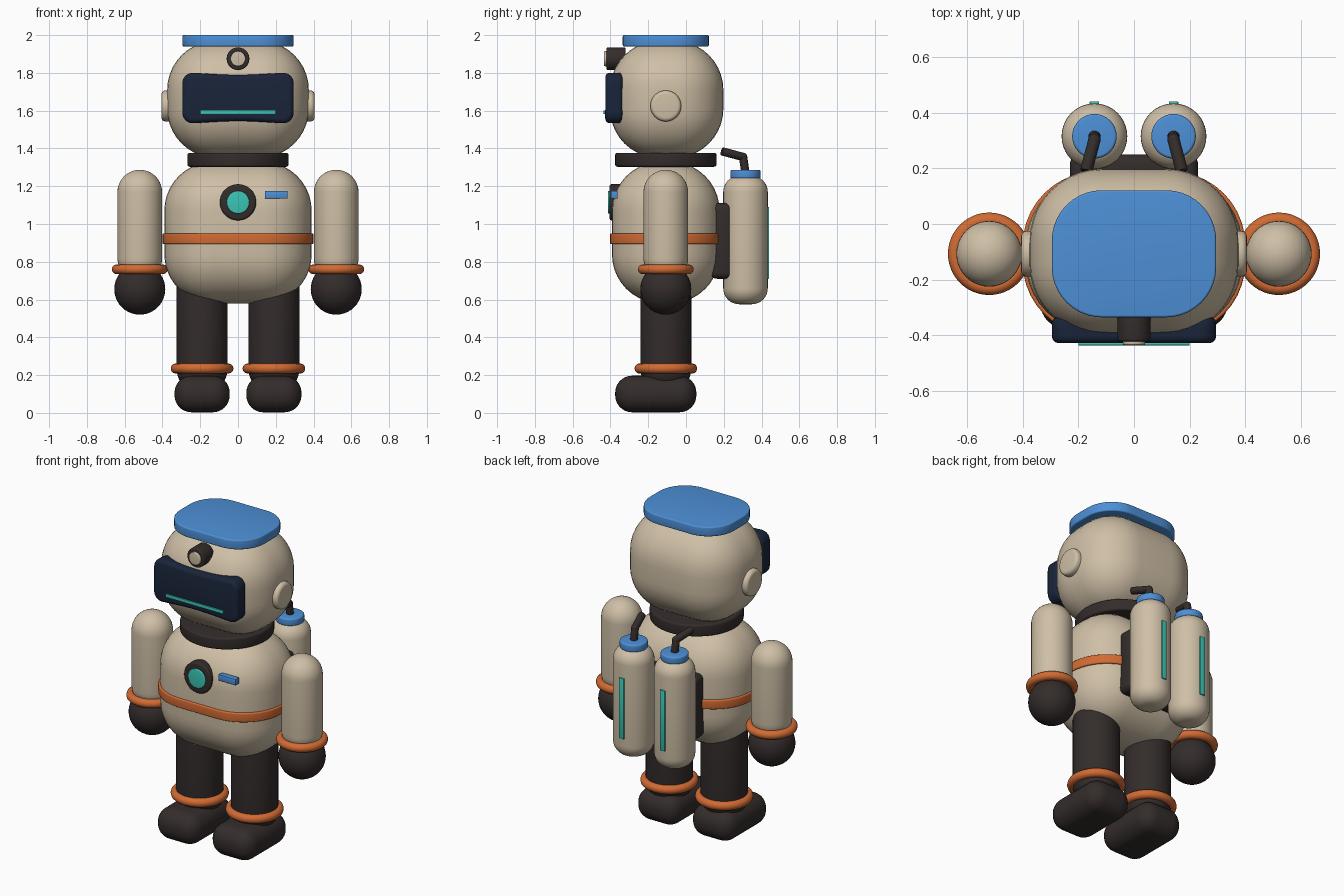
import bpy, bmesh, math
from mathutils import Vector, Matrix

if "Cube" in bpy.data.objects:
    bpy.data.objects.remove(bpy.data.objects["Cube"])

CY = -0.107  # depth of the figure's main axis


def material(name, rgb):
    m = bpy.data.materials.new(name)
    m.diffuse_color = (*rgb, 1)
    m.use_nodes = True
    m.node_tree.nodes["Principled BSDF"].inputs["Base Color"].default_value = m.diffuse_color
    return m


BEIGE = material("beige", (0.62, 0.52, 0.38))
DARK = material("charcoal", (0.033, 0.025, 0.024))
NAVY = material("navy", (0.010, 0.018, 0.042))
BLUE = material("blue", (0.075, 0.28, 0.68))
ORANGE = material("orange", (0.64, 0.145, 0.033))
TEAL = material("teal", (0.045, 0.56, 0.46))


def finish(name, bm, mat, angle=35):
    bmesh.ops.recalc_face_normals(bm, faces=bm.faces)
    me = bpy.data.meshes.new(name)
    bm.to_mesh(me)
    bm.free()
    me.materials.append(mat)
    ob = bpy.data.objects.new(name, me)
    bpy.context.collection.objects.link(ob)
    bpy.ops.object.select_all(action='DESELECT')
    ob.select_set(True)
    bpy.context.view_layer.objects.active = ob
    bpy.ops.object.shade_smooth_by_angle(angle=math.radians(angle))
    return ob


def rounded_box(name, mat, center, half, radius, segments=10):
    bm = bmesh.new()
    bmesh.ops.create_cube(bm, size=2)
    bmesh.ops.scale(bm, vec=half, verts=bm.verts)
    bmesh.ops.bevel(bm, geom=bm.edges[:], offset=radius, segments=segments,
                    profile=0.5, affect='EDGES', clamp_overlap=True)
    bmesh.ops.translate(bm, vec=center, verts=bm.verts)
    return finish(name, bm, mat)


def plate(name, mat, center, half, radius, depth, bevel, front=False, pinch=0.0):
    """Rounded rectangle, extruded upward or (front) along y."""
    hx, hy = half
    pts = []
    for sx, sy, start in ((1, 1, 0), (-1, 1, 90), (-1, -1, 180), (1, -1, 270)):
        for i in range(11):
            a = math.radians(start + 9 * i)
            pts.append((sx * (hx - radius) + radius * math.cos(a),
                        sy * (hy - radius) + radius * math.sin(a)))
        if start in (0, 180):  # extra points along the long edges
            for k in range(1, 10):
                pts.append((sx * (hx - radius) * (1 - k / 5), sy * hy))
    bm = bmesh.new()
    vs = []
    for x, y in pts:
        y *= 1 - pinch * max(0, math.cos(x / hx * math.pi / 2)) ** 1.5
        vs.append(bm.verts.new((x, y, -depth / 2)))
    face = bm.faces.new(vs)
    ext = bmesh.ops.extrude_face_region(bm, geom=[face])
    bmesh.ops.translate(bm, vec=(0, 0, depth),
                        verts=[g for g in ext['geom'] if isinstance(g, bmesh.types.BMVert)])
    rim = [e for e in bm.edges if abs(e.verts[0].co.z - e.verts[1].co.z) < 1e-6]
    bmesh.ops.bevel(bm, geom=rim, offset=bevel, segments=4, profile=0.5, affect='EDGES')
    if front:
        bmesh.ops.rotate(bm, cent=(0, 0, 0), matrix=Matrix.Rotation(math.pi / 2, 3, 'X'), verts=bm.verts)
    bmesh.ops.translate(bm, vec=center, verts=bm.verts)
    return finish(name, bm, mat)


def rod(name, mat, start, end, radius, cap, steps=4, sides=40):
    """Turned cylinder from start to end, its rims rounded by cap."""
    start, end = Vector(start), Vector(end)
    length = (end - start).length
    arc = [math.pi / 2 * i / steps for i in range(steps + 1)]
    prof = [(radius - cap + cap * math.sin(a), cap - cap * math.cos(a)) for a in arc]
    prof += [(r, length - h) for r, h in reversed(prof)]
    bm = bmesh.new()
    vs = [bm.verts.new((r, 0, h)) for r, h in [(0, 0)] + prof + [(0, length)]]
    es = [bm.edges.new(p) for p in zip(vs, vs[1:])]
    bmesh.ops.spin(bm, geom=vs + es, cent=(0, 0, 0), axis=(0, 0, 1), angle=2 * math.pi,
                   steps=sides, use_merge=True)
    bmesh.ops.remove_doubles(bm, verts=bm.verts, dist=1e-5)
    turn = Vector((0, 0, 1)).rotation_difference(end - start).to_matrix().to_4x4()
    bm.transform(Matrix.Translation(start) @ turn)
    return finish(name, bm, mat)


def ring(name, mat, center, major, minor):
    bpy.ops.mesh.primitive_torus_add(location=center, major_radius=major, minor_radius=minor,
                                     major_segments=48, minor_segments=12)
    ob = bpy.context.object
    ob.name = name
    ob.data.materials.append(mat)
    bpy.ops.object.shade_smooth()


def ball(name, mat, center, radius):
    bm = bmesh.new()
    bmesh.ops.create_uvsphere(bm, u_segments=32, v_segments=20, radius=radius)
    bmesh.ops.translate(bm, vec=center, verts=bm.verts)
    finish(name, bm, mat)


# Head, cap, visor and lamp
rounded_box("head", BEIGE, (0, CY + 0.005, 1.66), (0.375, 0.30, 0.31), 0.26)
plate("cap", BLUE, (0, CY, 1.97), (0.295, 0.228), 0.18, 0.06, 0.008)
plate("visor", NAVY, (0, -0.38, 1.667), (0.295, 0.136), 0.06, 0.095, 0.025, True, 0.1)
rounded_box("visor_light", TEAL, (0, -0.43, 1.592), (0.20, 0.006, 0.010), 0.003, 2)
rod("lamp_housing", DARK, (0, -0.32, 1.875), (0, -0.421, 1.875), 0.06, 0.008)
rod("lamp_lens", BEIGE, (0, -0.41, 1.875), (0, -0.434, 1.875), 0.04, 0.005)

# Neck, body and belt
rod("neck", DARK, (0, CY, 1.303), (0, CY, 1.377), 0.268, 0.012, sides=64)
rounded_box("body", BEIGE, (0, CY, 0.955), (0.39, 0.285, 0.375), 0.26)
plate("belt", ORANGE, (0, CY, 0.922), (0.40, 0.295), 0.265, 0.058, 0.008)

# Chest details
rod("chest_dial_rim", DARK, (0, -0.34, 1.115), (0, -0.405, 1.115), 0.096, 0.012)
rod("chest_dial", TEAL, (0, -0.39, 1.115), (0, -0.413, 1.115), 0.06, 0.005)
rounded_box("chest_badge", BLUE, (0.202, -0.38, 1.155), (0.06, 0.018, 0.02), 0.004, 2)

# Backpack
rounded_box("backpack", DARK, (0, 0.19, 0.91), (0.23, 0.06, 0.20), 0.035, 5)

for s, side in ((-1, "left"), (1, "right")):
    rod(side + "_ear", BEIGE, (s * 0.34, CY, 1.625), (s * 0.405, CY, 1.625), 0.082, 0.02)

    # Arm
    x = s * 0.52
    rod(side + "_arm", BEIGE, (x, CY, 0.70), (x, CY, 1.287), 0.118, 0.1179, 10)
    ring(side + "_cuff", ORANGE, (x, CY, 0.76), 0.122, 0.026)
    ball(side + "_hand", DARK, (x, CY, 0.655), 0.135)

    # Leg
    x = s * 0.19
    rod(side + "_leg", DARK, (x, CY, 0.10), (x, CY, 0.80), 0.135, 0.1349, 10)
    ring(side + "_ankle_ring", ORANGE, (x, CY, 0.235), 0.139, 0.027)
    rounded_box(side + "_foot", DARK, (x, -0.16, 0.10), (0.146, 0.215, 0.097), 0.09, 8)

    # Air tank with lid, hose and gauge strip
    x, y = s * 0.142, 0.315
    rod(side + "_tank", BEIGE, (x, y, 0.575), (x, y, 1.255), 0.118, 0.085, 8)
    rod(side + "_tank_lid", BLUE, (x, y, 1.24), (x, y, 1.287), 0.08, 0.01)
    elbow = (x, 0.302, 1.355)
    rod(side + "_hose_lower", DARK, (x, y, 1.27), elbow, 0.022, 0.003, sides=20)
    ball(side + "_hose_elbow", DARK, elbow, 0.0225)
    rod(side + "_hose_upper", DARK, elbow, (s * 0.172, 0.19, 1.385), 0.022, 0.003, sides=20)
    rounded_box(side + "_tank_gauge", TEAL, (x, 0.43, 0.90), (0.017, 0.01, 0.19), 0.003, 2)
